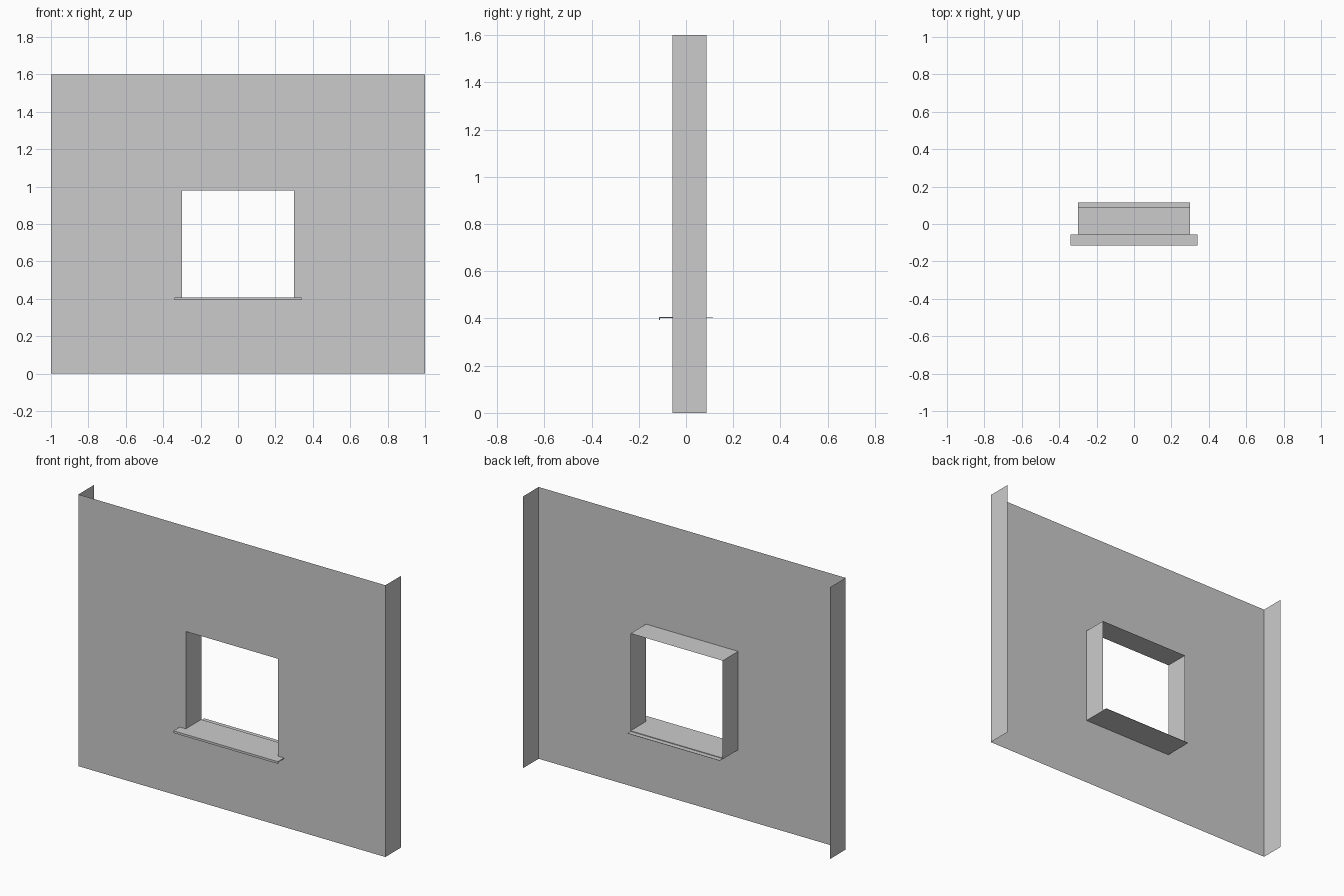
import bpy

if "Cube" in bpy.data.objects:
    bpy.data.objects.remove(bpy.data.objects["Cube"])

# Main dimensions
Y_FRONT, Y_BACK = -0.057, 0.087      # wall face and rear edge of the returns
W, H = 1.0, 1.6                      # half width and height of wall
OW, OZ0, OZ1 = 0.30, 0.40, 0.98      # window opening


def make_mesh(name, verts, faces):
    mesh = bpy.data.meshes.new(name)
    mesh.from_pydata(verts, [], faces)
    mesh.update()
    ob = bpy.data.objects.new(name, mesh)
    bpy.context.collection.objects.link(ob)
    return ob


def sheet_strip(name, path):
    """Sweep an (x, z) path from the wall face back to the rear edge."""
    n = len(path)
    verts = [(x, y, z) for y in (Y_FRONT, Y_BACK) for x, z in path]
    faces = [(i, i + 1, n + i + 1, n + i) for i in range(n - 1)]
    return make_mesh(name, verts, faces)


def extrude_x(name, profile, half):
    """Closed (y, z) profile extruded across x."""
    n = len(profile)
    verts = [(x, y, z) for x in (-half, half) for y, z in profile]
    faces = [(i, (i + 1) % n, n + (i + 1) % n, n + i) for i in range(n)]
    faces += [tuple(reversed(range(n))), tuple(range(n, 2 * n))]
    return make_mesh(name, verts, faces)


# Wall face: a ring of four quads round the opening
outer = [(-W, 0), (W, 0), (W, H), (-W, H)]
inner = [(-OW, OZ0), (OW, OZ0), (OW, OZ1), (-OW, OZ1)]
make_mesh("wall_face", [(x, Y_FRONT, z) for x, z in outer + inner],
          [(i, (i + 1) % 4, 4 + (i + 1) % 4, 4 + i) for i in range(4)])

# Side returns of the wall
sheet_strip("wall_return_left", [(-W, 0), (-W, H)])
sheet_strip("wall_return_right", [(W, H), (W, 0)])

# Window reveal: two jambs and the head
sheet_strip("window_reveal", [(-OW, OZ0), (-OW, OZ1), (OW, OZ1), (OW, OZ0)])

# Projecting sill nose with a turned-down drip lip
T = 0.407
extrude_x("sill_nose", [(-0.115, 0.394), (-0.111, 0.394), (-0.111, 0.402),
                        (Y_FRONT, 0.402), (Y_FRONT, T), (-0.115, T)], 0.34)

# Sill board through the opening with a thin rear tail
extrude_x("sill_board", [(Y_FRONT, 0.402), (0.115, 0.401), (0.115, 0.403),
                         (Y_BACK, 0.403), (Y_BACK, T), (Y_FRONT, T)], OW)
